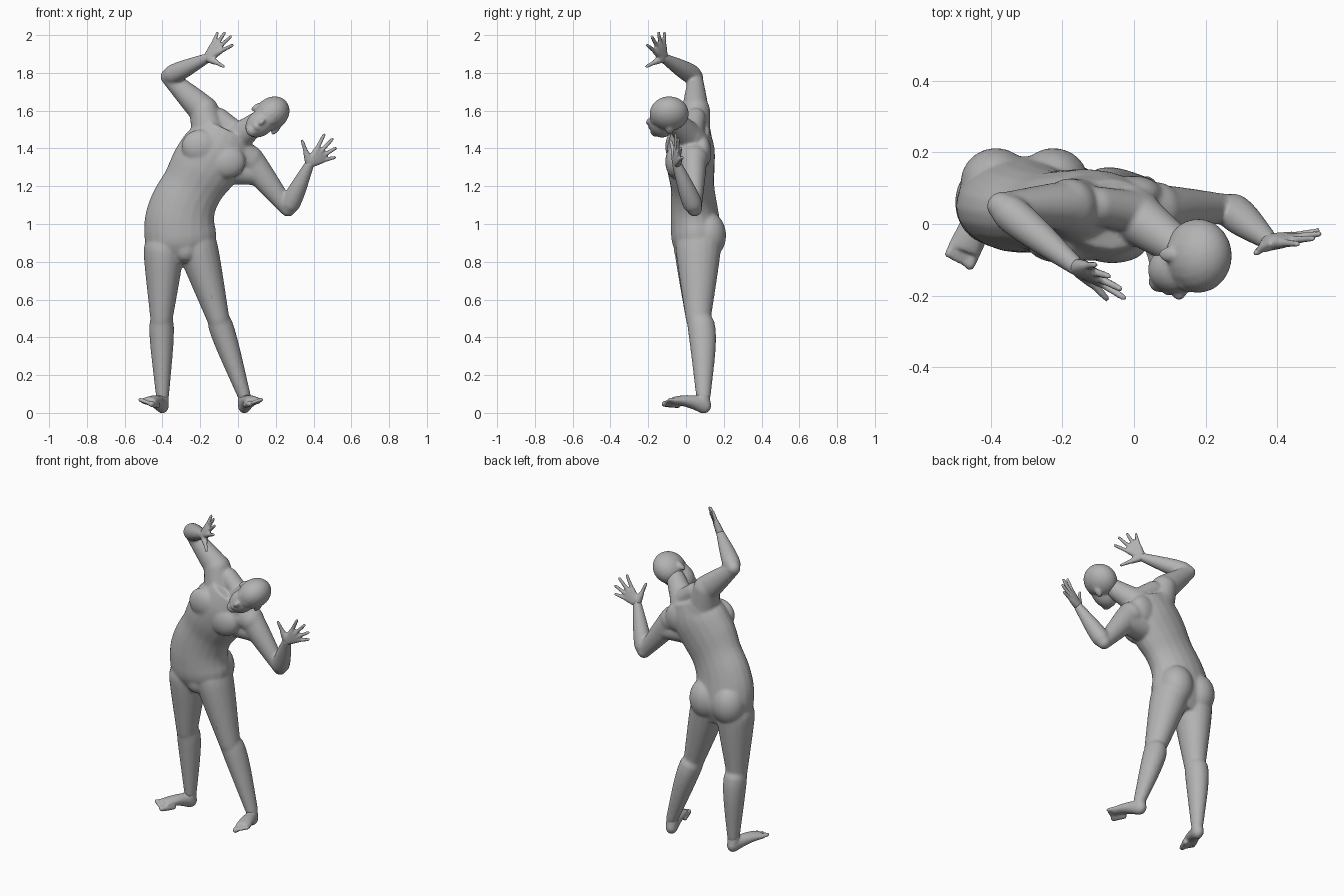
import bpy
import bmesh
import math
from mathutils import Vector, Matrix

cube = bpy.data.objects.get("Cube")
if cube:
    bpy.data.objects.remove(cube, do_unlink=True)

skin = bpy.data.materials.new("grey_skin")
skin.use_nodes = True
grey = (0.45, 0.45, 0.45, 1)
skin.diffuse_color = grey
skin.node_tree.nodes["Principled BSDF"].inputs["Base Color"].default_value = grey

bm = bmesh.new()
SIDES = 20


def blob(centre, radii, frame=Matrix()):
    """Ellipsoid muscle, joint or feature."""
    placed = frame @ Matrix.Translation(centre) @ Matrix.Diagonal((*radii, 1))
    bmesh.ops.create_uvsphere(bm, u_segments=SIDES, v_segments=14, radius=1, matrix=placed)


def loft(rings):
    """Closed tube; each ring is (centre, half width, half depth), square to the path."""
    loops = []
    last = len(rings) - 1
    for i, (centre, width, depth) in enumerate(rings):
        tangent = (rings[min(i + 1, last)][0] - rings[max(i - 1, 0)][0]).normalized()
        side = Vector((1, 0, 0))
        side = (side - tangent * side.dot(tangent)).normalized()
        front = tangent.cross(side)
        angles = [math.tau * s / SIDES for s in range(SIDES)]
        loops.append([bm.verts.new(centre + side * width * math.cos(a) + front * depth * math.sin(a))
                      for a in angles])
    for low, high in zip(loops, loops[1:]):
        for s in range(SIDES):
            n = (s + 1) % SIDES
            bm.faces.new((low[s], low[n], high[n], high[s]))
    bm.faces.new(loops[0][::-1])
    bm.faces.new(loops[-1])


def limb(start, end, r_start, r_end, bulge=0.0, depth=1.0, push=0.0):
    """Tapered limb with round ends; the muscle swells near its start and may push back."""
    start, end = Vector(start), Vector(end)
    rings = []
    steps = 12
    for i in range(steps + 1):
        t = i / steps
        swell = math.sin(math.pi * math.sqrt(t))
        radius = r_start + (r_end - r_start) * t + bulge * swell
        centre = start.lerp(end, t) + Vector((0, push * swell, 0))
        rings.append((centre, radius, radius * depth))
    loft(rings)
    for joint, radius in ((start, r_start), (end, r_end)):
        blob(joint, (radius, radius * depth, radius))


def smooth_path(keys, steps=4):
    """Catmull-Rom curve through the keys."""
    padded = [keys[0] * 2 - keys[1]] + keys + [keys[-1] * 2 - keys[-2]]
    path = []
    for a, b, c, d in zip(padded, padded[1:], padded[2:], padded[3:]):
        for i in range(steps):
            t = i / steps
            path.append(b + ((c - a) * t + (a * 2 - b * 5 + c * 4 - d) * t ** 2
                             + (b * 3 - a - c * 3 + d) * t ** 3) / 2)
    return path + [keys[-1]]


def fuse(name, softness):
    """Melt everything built so far into one continuous skin."""
    bmesh.ops.recalc_face_normals(bm, faces=bm.faces)
    mesh = bpy.data.meshes.new(name)
    bm.to_mesh(mesh)
    bm.clear()
    mesh.materials.append(skin)
    part = bpy.data.objects.new(name, mesh)
    bpy.context.collection.objects.link(part)
    melt = part.modifiers.new("melt", "REMESH")
    melt.mode = "VOXEL"
    melt.voxel_size = 0.006
    melt.use_smooth_shade = True
    soften = part.modifiers.new("soften", "SMOOTH")
    soften.factor = 0.5
    soften.iterations = softness
    reduce = part.modifiers.new("reduce", "DECIMATE")
    reduce.ratio = 0.3


def leg(hip, knee, ankle):
    limb(hip, knee, 0.107, 0.06, bulge=0.003, depth=1.12)
    limb(knee, ankle, 0.058, 0.035, bulge=0.012, depth=1.12, push=0.016)


def foot(name, ankle, stride):
    """Heel, sloping instep and five toes that shorten and lift outward."""
    ankle, stride = Vector(ankle), Vector(stride)
    heel = Vector((ankle.x, ankle.y + 0.005, 0.04))
    blob(heel, (0.034, 0.037, 0.042))
    steps = 8
    instep = []
    for i in range(steps + 1):
        t = 0.85 * i / steps
        arch = Vector((0, 0, 0.014 * math.sin(math.pi * t)))
        instep.append((heel + stride * t + arch, 0.034 + 0.013 * t, 0.045 - 0.03 * t))
    loft(instep)
    limb(ankle, heel, 0.034, 0.034)
    outward = math.copysign(1, stride.x)
    for toe in range(5):
        spread = Vector((outward * 0.018, 0, 0.006)) * (toe - 2)
        radius = 0.011 if toe else 0.016
        limb(heel + stride * 0.7 + spread, heel + stride * (1.05 - 0.035 * toe) + spread,
             radius, radius)
    fuse(name, 5)


def hand(name, wrist, middle_tip, thumb_tip):
    """Digits fan out from the wrist, with thick roots that form the palm."""
    wrist = Vector(wrist)
    aim = (Vector(middle_tip) - wrist).normalized()
    across = Vector(thumb_tip) - wrist
    across = (across - aim * across.dot(aim)).normalized()
    for angle, length in ((1.1, 0.13), (0.3, 0.17), (0, 0.175), (-0.3, 0.16), (-0.6, 0.14)):
        ray = (aim * math.cos(angle) + across * math.sin(angle)) * length
        limb(wrist, wrist + ray / 2, 0.022, 0.015, bulge=0.002)
        limb(wrist + ray / 2, wrist + ray, 0.0125, 0.009)
    fuse(name, 4)


def arm(chest, shoulder, elbow, wrist):
    limb(chest, shoulder, 0.1, 0.078)
    limb(shoulder, elbow, 0.076, 0.042, bulge=0.004, depth=0.9)
    limb(elbow, wrist, 0.041, 0.026, bulge=0.014)


# Torso, bending sideways: spine offset and half width at even heights
spine = ((-0.29, 0.12), (-0.3, 0.185), (-0.31, 0.187), (-0.29, 0.175),
         (-0.24, 0.165), (-0.18, 0.18), (-0.11, 0.18), (-0.06, 0.14))
keys = []
for level, (x, width) in enumerate(spine):
    z = 0.8 + level / 10
    keys.append(Vector((x, max(0.025, 0.13 - 0.08 * z), z, width)))
loft([(key.xyz, key.w, key.w * 0.7) for key in smooth_path(keys)])

# Paired torso muscles, the upper ones along the tilted shoulder line
shoulder_line = Vector((0.07, 0, -0.04))
for s in (-1, 1):
    blob((-0.305 + 0.08 * s, 0.115, 0.94), (0.1, 0.098, 0.125))
    blob(Vector((-0.13, -0.055, 1.37)) + shoulder_line * s, (0.1, 0.055, 0.09))
    blob(Vector((-0.07, 0.085, 1.42)) + shoulder_line * s, (0.08, 0.05, 0.09))
blob((-0.28, -0.02, 0.87), (0.06, 0.045, 0.07))

# Legs
right_ankle, left_ankle = (-0.4, 0.092, 0.09), (0.033, 0.092, 0.09)
leg((-0.393, 0.06, 0.86), (-0.405, 0.065, 0.5), right_ankle)
leg((-0.215, 0.065, 0.88), (-0.105, 0.065, 0.5), left_ankle)

# Raised right arm, bent left arm and the web under the left shoulder
right_wrist, left_wrist = (-0.16, -0.12, 1.88), (0.38, -0.05, 1.32)
arm((-0.14, 0.03, 1.42), (-0.18, 0.05, 1.6), (-0.37, 0.05, 1.78), right_wrist)
arm((-0.06, 0.03, 1.4), (0.06, 0.04, 1.34), (0.265, 0.045, 1.08), left_wrist)
limb((-0.06, 0.03, 1.29), (0.09, 0.045, 1.265), 0.08, 0.06)

# Neck with its slope to the shoulders
limb((-0.01, 0.03, 1.45), (0.13, -0.07, 1.56), 0.078, 0.052)
limb((-0.1, 0.05, 1.56), (0.02, 0.03, 1.46), 0.055, 0.06)
fuse("body", 22)

# Feet and hands
foot("right_foot", right_ankle, (-0.09, -0.2, 0.018))
foot("left_foot", left_ankle, (0.06, -0.2, 0.02))
hand("right_hand", right_wrist, (-0.04, -0.18, 1.99), (-0.08, -0.21, 1.82))
hand("left_hand", left_wrist, (0.5, -0.04, 1.45), (0.36, -0.075, 1.435))

# Head, in its own frame: x to its left, y backward, z to the crown
up = Vector((0.76, 0.03, 0.64)).normalized()
left = up.cross(Vector((-0.1, -1, -0.08))).normalized()
back = up.cross(left)
head = Matrix.Translation((0.15, -0.09, 1.56)) @ Matrix((left, back, up)).transposed().to_4x4()
skull, face, chin = (0, 0, 0.038), (0, -0.035, -0.04), (0, -0.068, -0.105)
brow, nose, lips = (0, -0.08, 0.01), (0, -0.102, -0.035), (0, -0.088, -0.073)
blob(skull, (0.085, 0.104, 0.1), head)
blob(face, (0.068, 0.07, 0.09), head)
blob(chin, (0.034, 0.03, 0.028), head)
blob(brow, (0.05, 0.022, 0.02), head)
blob(nose, (0.014, 0.02, 0.024), head)
blob(lips, (0.026, 0.02, 0.016), head)
for s in (-1, 1):
    ear = (0.083 * s, 0.005, -0.005)
    blob(ear, (0.011, 0.02, 0.03), head)
fuse("head", 8)
bm.free()
